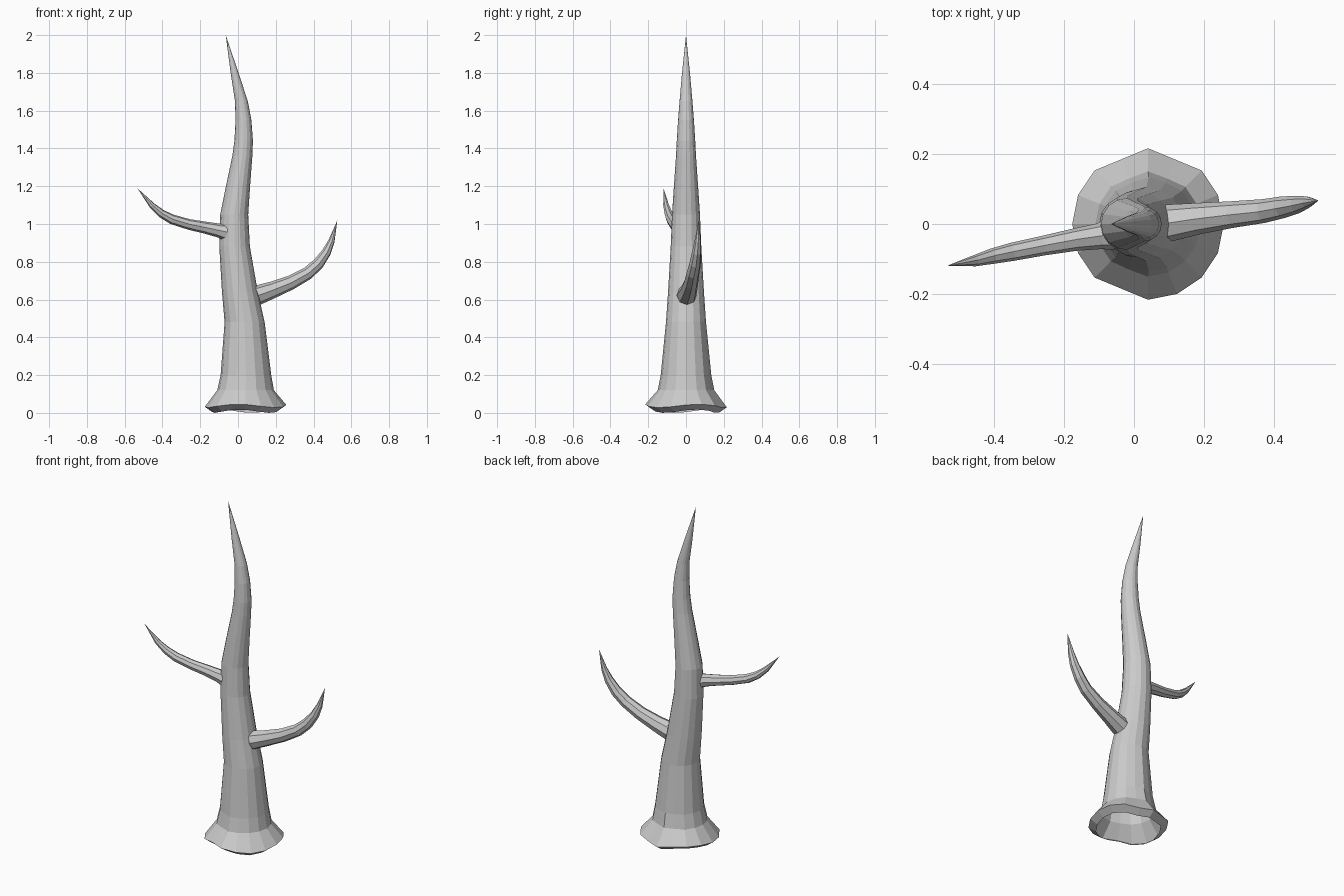
import bpy, bmesh, math
from mathutils import Vector

if "Cube" in bpy.data.objects:
    bpy.data.objects.remove(bpy.data.objects["Cube"])

SIDES = 16
FLAT = (3, 5, 11)  # columns pulled onto the chord, giving an uneven foot


def skin(name, rings, tip=None):
    """Bridge equal-length rings of points and optionally close to a tip."""
    bm = bmesh.new()
    loops = [[bm.verts.new(p) for p in ring] for ring in rings]
    n = len(loops[0])
    for a, b in zip(loops, loops[1:]):
        for i in range(n):
            j = (i + 1) % n
            bm.faces.new((a[i], a[j], b[j], b[i]))
    if tip:
        t = bm.verts.new(tip)
        for i in range(n):
            bm.faces.new((loops[-1][i], loops[-1][(i + 1) % n], t))
    me = bpy.data.meshes.new(name)
    bm.to_mesh(me)
    bm.free()
    ob = bpy.data.objects.new(name, me)
    bpy.context.collection.objects.link(ob)
    return ob


def trunk_ring(cx, z, r, wave=0.0, flat=0.0):
    pts = []
    for i in range(SIDES):
        a = math.tau * i / SIDES
        k = r * (1 - 0.076 * flat) if i in FLAT else r
        dz = wave * math.sin(3 * a + 0.6)
        pts.append((cx + k * math.cos(a), k * math.sin(a), z + dz))
    return pts


# Trunk: open wavy lip, flared foot, then a bending taper to a point
trunk = [(0.04, 0.009, 0.175, 0.009, 1), (0.04, 0.037, 0.216, 0.009, 1),
         (0.04, 0.12, 0.15, 0, 0.8), (0.042, 0.2, 0.134, 0, 0.6),
         (0.035, 0.48, 0.106, 0, 0.3), (0.01, 0.64, 0.095),
         (-0.018, 0.88, 0.081), (-0.02, 1.05, 0.074), (0.0, 1.2, 0.064),
         (0.023, 1.36, 0.053), (0.03, 1.44, 0.049), (0.029, 1.55, 0.042),
         (0.018, 1.65, 0.034), (-0.018, 1.8, 0.021)]
skin("trunk", [trunk_ring(*r) for r in trunk], (-0.065, 0, 2.0))


def branch(name, path, tip, sides=8):
    """Sweep a tapering tube along (x, y, z, radius) points."""
    pts = [Vector(p[:3]) for p in path] + [Vector(tip)]
    rings = []
    for i, p in enumerate(path):
        d = (pts[i + 1] - pts[max(i - 1, 0)]).normalized()
        u = d.cross(Vector((0, 0, 1))).normalized()
        v = u.cross(d)
        rings.append([pts[i] + p[3] * (u * math.cos(math.tau * k / sides)
                                       + v * math.sin(math.tau * k / sides))
                      for k in range(sides)])
    return skin(name, rings, tip)


# Branches
branch("right_branch",
       [(0.10, 0.003, 0.622, 0.053), (0.18, 0.015, 0.65, 0.045),
        (0.28, 0.027, 0.69, 0.038), (0.37, 0.037, 0.74, 0.034),
        (0.425, 0.048, 0.79, 0.031), (0.468, 0.056, 0.85, 0.025),
        (0.495, 0.062, 0.91, 0.017)], (0.526, 0.067, 1.02))
branch("left_branch",
       [(-0.065, -0.028, 0.957, 0.046), (-0.10, -0.035, 0.965, 0.037),
        (-0.17, -0.045, 0.98, 0.032), (-0.26, -0.062, 0.998, 0.028),
        (-0.35, -0.08, 1.025, 0.026), (-0.405, -0.092, 1.055, 0.022),
        (-0.455, -0.105, 1.098, 0.016)], (-0.533, -0.119, 1.19))
